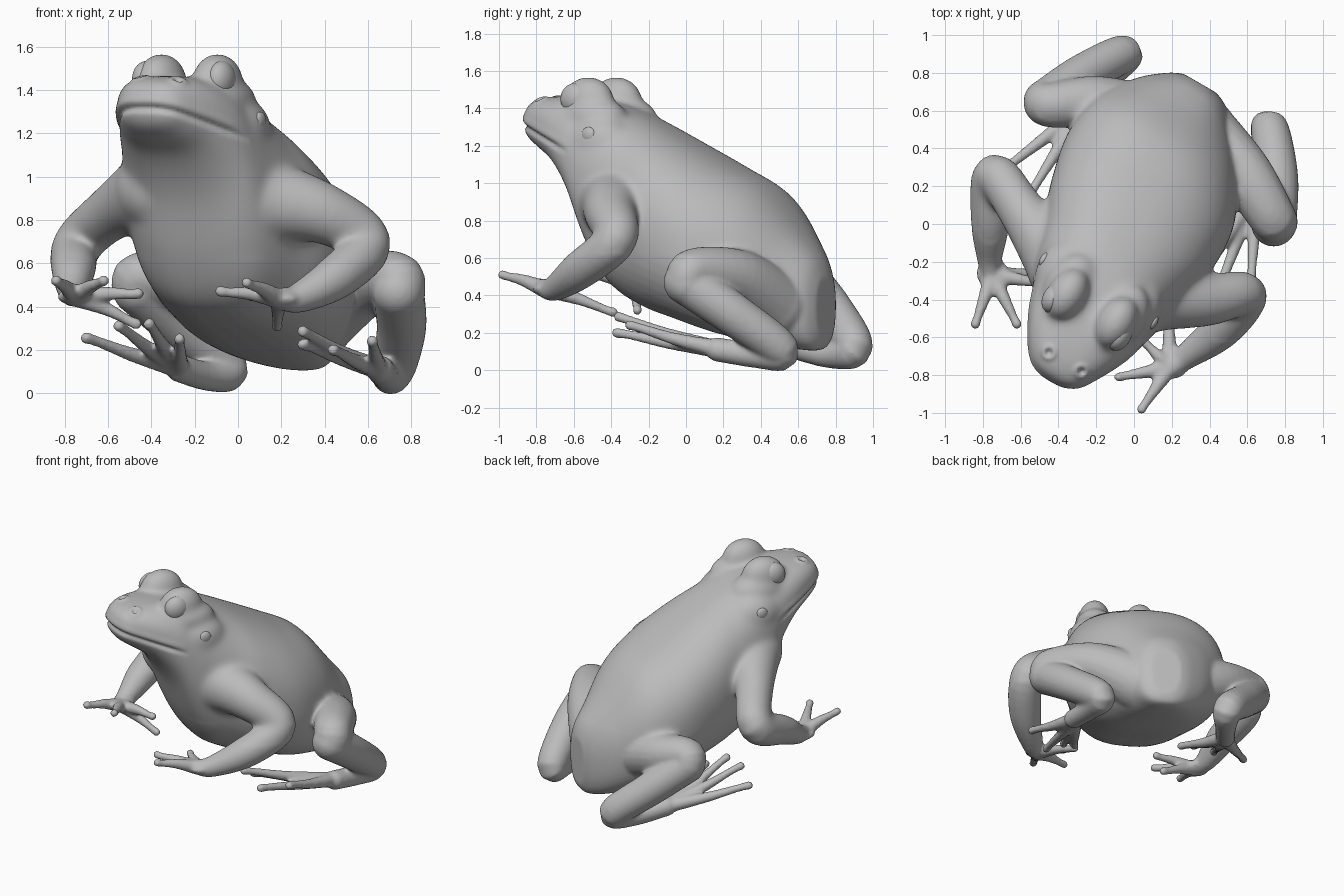
import bpy, bmesh, math
from mathutils import Vector, Matrix

if "Cube" in bpy.data.objects:
    bpy.data.objects.remove(bpy.data.objects["Cube"], do_unlink=True)

skin = bpy.data.materials.new("grey skin")
skin.use_nodes = True
GREY = (0.5, 0.5, 0.5, 1)
skin.diffuse_color = GREY
skin.node_tree.nodes["Principled BSDF"].inputs["Base Color"].default_value = GREY

YAW = math.radians(30)


def place(l, s, z):
    """Body frame (leftward, forward, up) to world."""
    c, n = math.cos(YAW), math.sin(YAW)
    return Vector((c * l - n * s, -c * s - n * l, z))


def spline(keys, steps):
    """Catmull-Rom through tuples of any length."""
    ks = [keys[0]] + list(keys) + [keys[-1]]
    out = []
    for i in range(1, len(ks) - 2):
        for j in range(steps):
            t = j / steps
            out.append([b + 0.5 * t * (c - a + t * (2 * a - 5 * b + 4 * c - d + t * (3 * (b - c) + d - a)))
                        for a, b, c, d in zip(*ks[i - 1:i + 3])])
    return out + [list(keys[-1])]


def loft(bm, rings):
    rows = [[bm.verts.new(p) for p in ring] for ring in rings]
    n = len(rows[0])
    for a, b in zip(rows, rows[1:]):
        for i in range(n):
            bm.faces.new((a[i], a[(i + 1) % n], b[(i + 1) % n], b[i]))
    bm.faces.new(rows[0][::-1])
    bm.faces.new(rows[-1])


def ball(bm, centre, size, turn=0.0):
    m = Matrix.Translation(centre) @ Matrix.Rotation(turn, 4, 'Z') @ Matrix.Diagonal((*size, 1))
    bmesh.ops.create_icosphere(bm, subdivisions=4, radius=1, matrix=m)


def limb(bm, keys, sides=20):
    """Round tube through (x, y, z, radius) keys with rounded ends."""
    pts = spline(keys, 6)
    pos = [Vector(p[:3]) for p in pts]
    normal = Vector((0.3, 0.2, 1))
    rings = []
    for i, p in enumerate(pos):
        t = (pos[min(i + 1, len(pos) - 1)] - pos[max(i - 1, 0)]).normalized()
        normal = (normal - t * normal.dot(t)).normalized()
        side = t.cross(normal)
        angles = [2 * math.pi * k / sides for k in range(sides)]
        rings.append([p + (normal * math.cos(a) + side * math.sin(a)) * pts[i][3] for a in angles])
    loft(bm, rings)
    for k in (keys[0], keys[-1]):
        ball(bm, k[:3], [k[3]] * 3)


def digit(bm, base, tip, r, lift):
    """Finger or toe, thick at the root, with a padded tip."""
    a, b = Vector(base), Vector(tip)
    mid = a.lerp(b, 0.5) + Vector((0, 0, lift))
    near = a.lerp(b, 0.86)
    limb(bm, [(*a, r * 1.7), (*mid, r * 1.2), (*near, r * 0.9), (*b, r)], 12)


def finish(bm, name):
    bmesh.ops.recalc_face_normals(bm, faces=bm.faces)
    me = bpy.data.meshes.new(name)
    bm.to_mesh(me)
    bm.free()
    ob = bpy.data.objects.new(name, me)
    bpy.context.collection.objects.link(ob)
    me.materials.append(skin)
    me.shade_smooth()
    return ob


bm = bmesh.new()

# Trunk and head: forward position, underside, back height, half width, offset
trunk = [(.94, 1.29, 1.37, .06, .035), (.905, 1.23, 1.43, .14, .035), (.82, 1.17, 1.46, .205, .03),
         (.70, 1.08, 1.465, .27, .03), (.58, .90, 1.455, .32, .03), (.47, .62, 1.44, .36, .02),
         (.35, .43, 1.41, .395, .01), (.18, .33, 1.335, .44, 0), (0, .27, 1.24, .49, -.01),
         (-.25, .19, 1.105, .505, -.04), (-.48, .14, .97, .43, -.08), (-.67, .11, .74, .29, -.09),
         (-.78, .11, .60, .18, -.07), (-.82, .17, .50, .10, -.07)]


def power(v, e):
    return math.copysign(abs(v) ** e, v)


rings = []
for s, low, high, w, c in spline(trunk, 6):
    ring = []
    # The head is boxier than the back, the belly fuller than both ends
    square = .85 - .2 * min(1, max(0, (s - .2) / .25))
    for k in range(48):
        a = 2 * math.pi * k / 48
        z = (low + high) / 2 + (high - low) / 2 * power(math.sin(a), .9)
        e = square if math.sin(a) > 0 else .74
        ring.append(place(c + w * power(math.cos(a), e), s, z))
    rings.append(ring)
loft(bm, rings)

# Brows, cheeks below the eyes, jaw corners
for side in (-1, 1):
    ball(bm, place(.03 + side * .15, .50, 1.44), (.105, .15, .13), -YAW)
    ball(bm, place(.03 + side * .16, .46, 1.36), (.13, .19, .10), -YAW)
    ball(bm, place(.015 + side * .215, .40, 1.22), (.14, .19, .15), -YAW)

# Arms: shoulder, upper arm, elbow, forearm, wrist, palm
limb(bm, [(.12, -.37, .89, .20), (.38, -.40, .835, .145), (.595, -.375, .70, .115),
          (.465, -.555, .545, .105), (.28, -.70, .44, .07), (.20, -.76, .44, .05)])
limb(bm, [(-.37, -.23, .95, .20), (-.58, .05, .835, .13), (-.74, .26, .69, .115),
          (-.76, 0, .57, .102), (-.765, -.17, .475, .07), (-.76, -.26, .45, .05)])
ball(bm, (.20, -.74, .435), (.09, .075, .038), -YAW)
ball(bm, (-.75, -.26, .445), (.085, .085, .038))

# Fingers
for tip in ((.04, -.98, .51), (-.08, -.81, .47), (.06, -.63, .45), (.18, -.39, .31)):
    digit(bm, (.19, -.76, .435), tip, .028, .008)
for tip in ((-.84, -.53, .52), (-.62, -.53, .52), (-.46, -.32, .46), (-.47, -.26, .32)):
    digit(bm, (-.75, -.27, .445), tip, .028, .008)

# Thighs
limb(bm, [(.36, .48, .35, .19), (.58, .27, .50, .15), (.73, .04, .53, .125), (.75, .01, .46, .115)])
limb(bm, [(.10, .55, .38, .18), (-.20, .64, .49, .145), (-.44, .63, .54, .12), (-.47, .65, .49, .115)])

# Shanks, heels and insteps
limb(bm, [(.74, 0, .47, .12), (.755, .25, .30, .115), (.715, .51, .105, .10),
          (.69, .38, .08, .07), (.655, .17, .11, .065)])
limb(bm, [(-.46, .65, .48, .12), (-.27, .79, .31, .112), (-.05, .90, .12, .10),
          (-.14, .77, .08, .07), (-.27, .61, .115, .065)])

# Toes
for tip in ((.30, -.36, .285), (.30, -.25, .225), (.44, -.37, .20), (.62, -.30, .24)):
    digit(bm, (.65, .18, .11), tip, .029, -.008)
for tip in ((-.70, .28, .255), (-.55, .16, .31), (-.41, .12, .32), (-.27, .16, .25)):
    digit(bm, (-.27, .61, .115), tip, .029, -.008)

# Fuse everything into one skin
frog = finish(bm, "frog_body")
bpy.context.view_layer.objects.active = frog
frog.select_set(True)
remesh = frog.modifiers.new("fuse", 'REMESH')
remesh.mode = 'VOXEL'
remesh.voxel_size = 0.0115
bpy.ops.object.modifier_apply(modifier="fuse")

# Soften lightly everywhere, strongly on the upper body
upper = frog.vertex_groups.new(name="upper_body")
upper.add([v.index for v in frog.data.vertices if v.co.z > .62], 1, 'REPLACE')
for name, group, count in (("blend", "upper_body", 45), ("soften", "", 10)):
    m = frog.modifiers.new(name, 'SMOOTH')
    m.factor = 0.5
    m.iterations = count
    m.vertex_group = group
    bpy.ops.object.modifier_apply(modifier=name)

# Press in the mouth line and the nostrils
core = place(.03, .55, 1.27)
nostrils = [place(.05 + side * .1, .815, 1.45) for side in (-1, 1)]
for v in frog.data.vertices:
    s = -v.co.x * math.sin(YAW) - v.co.y * math.cos(YAW)
    if s < .52 or v.co.z < 1.0:
        continue
    fade = min(1, (s - .52) / .12)
    gap = v.co.z - (1.16 + (s - .5) * .36)
    depth = .018 * math.exp(-(gap / .015) ** 2) - .006 * math.exp(-((gap - .035) / .025) ** 2)
    inward = core - v.co
    inward.z *= .2
    v.co += inward.normalized() * depth * fade
    for n in nostrils:
        d = ((v.co - n).xy).length
        if v.co.z > 1.38:
            v.co.z += .01 * math.exp(-((d - .03) / .014) ** 2) - .018 * math.exp(-(d / .015) ** 2)
frog.data.shade_smooth()

# Eyeballs and eardrums
for side, name in ((1, "left"), (-1, "right")):
    bm = bmesh.new()
    ball(bm, place(.03 + side * .20, .55, 1.45), (.06, .085, .085), -YAW)
    finish(bm, name + "_eye")
    bm = bmesh.new()
    ball(bm, place(.015 + side * .335, .40, 1.26), (.02, .04, .04), -YAW)
    finish(bm, name + "_eardrum")
